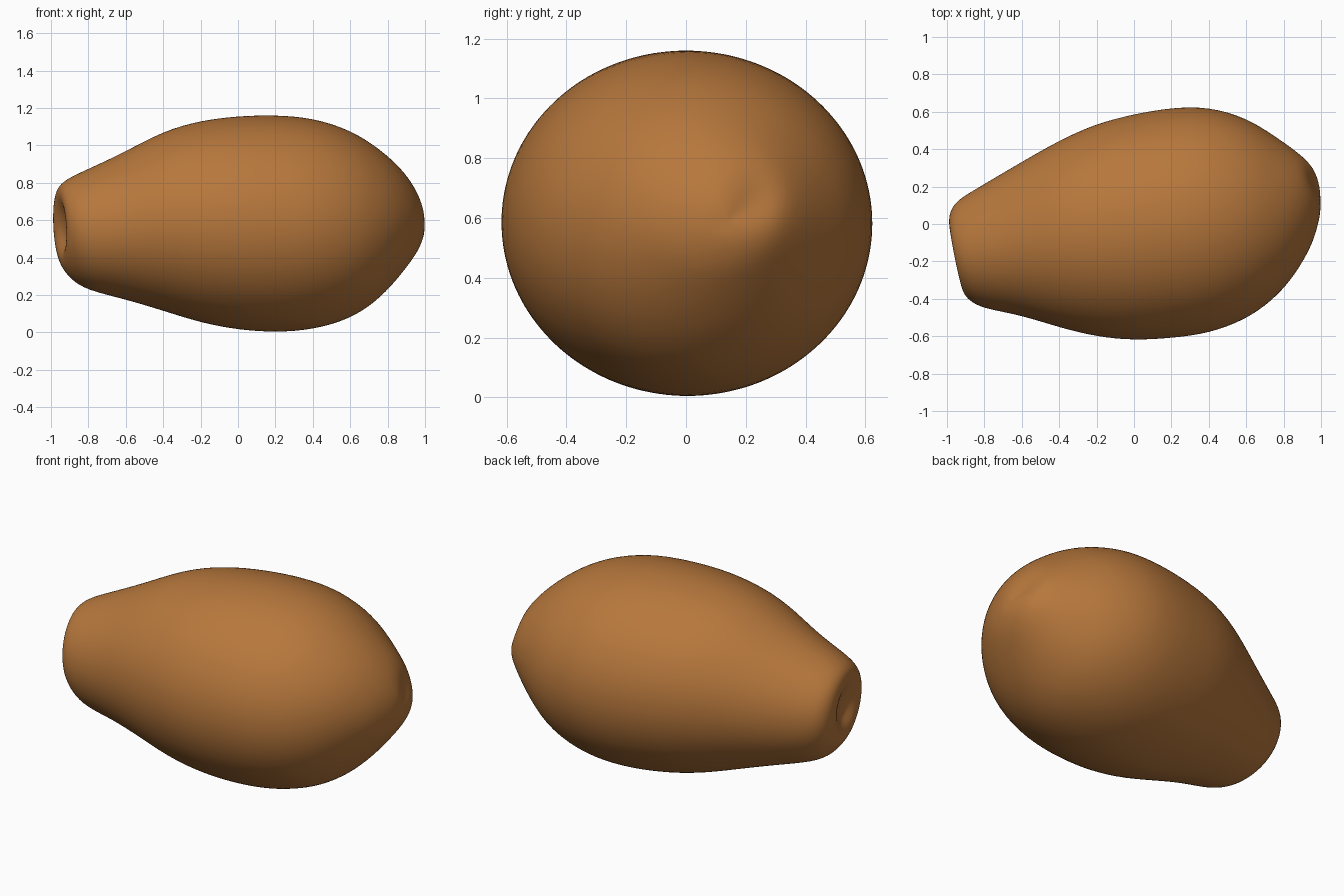
import bpy, bmesh, math
from mathutils import Vector

SEG = 40
# Cross-sections along the fruit: x, ymin, ymax, zmin, zmax, shear toward y
RINGS = [
    (-0.905, -0.22, -0.14, 0.49, 0.58, -0.20),   # bottom of stem hollow
    (-0.925, -0.27, -0.08, 0.46, 0.65, -0.20),
    (-0.955, -0.33, -0.03, 0.41, 0.72, -0.20),   # rim
    (-0.948, -0.39, 0.05, 0.35, 0.78, -0.20),
    (-0.90, -0.435, 0.12, 0.28, 0.82, -0.20),
    (-0.82, -0.46, 0.17, 0.225, 0.86, -0.18),
    (-0.62, -0.49, 0.31, 0.18, 0.955, -0.05),    # neck
    (-0.40, -0.555, 0.45, 0.115, 1.08, 0),
    (-0.20, -0.605, 0.54, 0.05, 1.135, 0),
    (0.00, -0.625, 0.59, 0.012, 1.16, 0),
    (0.20, -0.612, 0.625, -0.002, 1.165, 0),     # widest
    (0.40, -0.588, 0.63, 0.012, 1.15, 0),
    (0.60, -0.512, 0.57, 0.07, 1.085, 0),
    (0.74, -0.41, 0.48, 0.165, 0.995, 0),
    (0.84, -0.30, 0.41, 0.27, 0.91, 0),
    (0.91, -0.19, 0.355, 0.36, 0.83, 0),
    (0.96, -0.09, 0.305, 0.43, 0.75, 0),
    (0.99, 0.02, 0.25, 0.50, 0.68, 0),           # blossom tip
    (1.00, 0.09, 0.18, 0.55, 0.62, 0),
]

bm = bmesh.new()
loops = []
for x, y0, y1, z0, z1, s in RINGS:
    yc, zc, ry, rz = (y0 + y1) / 2, (z0 + z1) / 2, (y1 - y0) / 2, (z1 - z0) / 2
    loop = []
    for i in range(SEG):
        a = 2 * math.pi * i / SEG
        y, z = ry * math.cos(a), rz * math.sin(a)
        loop.append(bm.verts.new((x + s * y + 0.25 * s * z, yc + y, zc + z)))
    loops.append(loop)
for a, b in zip(loops, loops[1:]):
    for i in range(SEG):
        j = (i + 1) % SEG
        bm.faces.new((a[i], a[j], b[j], b[i]))
bm.faces.new(loops[0][::-1])
bm.faces.new(loops[-1])

# Small dimple beside the blossom tip
dimple = Vector((0.98, 0.23, 0.66))
for v in bm.verts:
    d = (v.co - dimple).length
    v.co.x -= 0.035 * math.exp(-(d / 0.08) ** 2)

bmesh.ops.recalc_face_normals(bm, faces=bm.faces)
mesh = bpy.data.meshes.new("fruit")
bm.to_mesh(mesh)
bm.free()
fruit = bpy.data.objects.new("fruit", mesh)
bpy.context.collection.objects.link(fruit)
for p in mesh.polygons:
    p.use_smooth = True
sub = fruit.modifiers.new("smooth", 'SUBSURF')
sub.levels = sub.render_levels = 2

skin = bpy.data.materials.new("orange brown skin")
skin.diffuse_color = (0.47, 0.185, 0.045, 1)
mesh.materials.append(skin)
